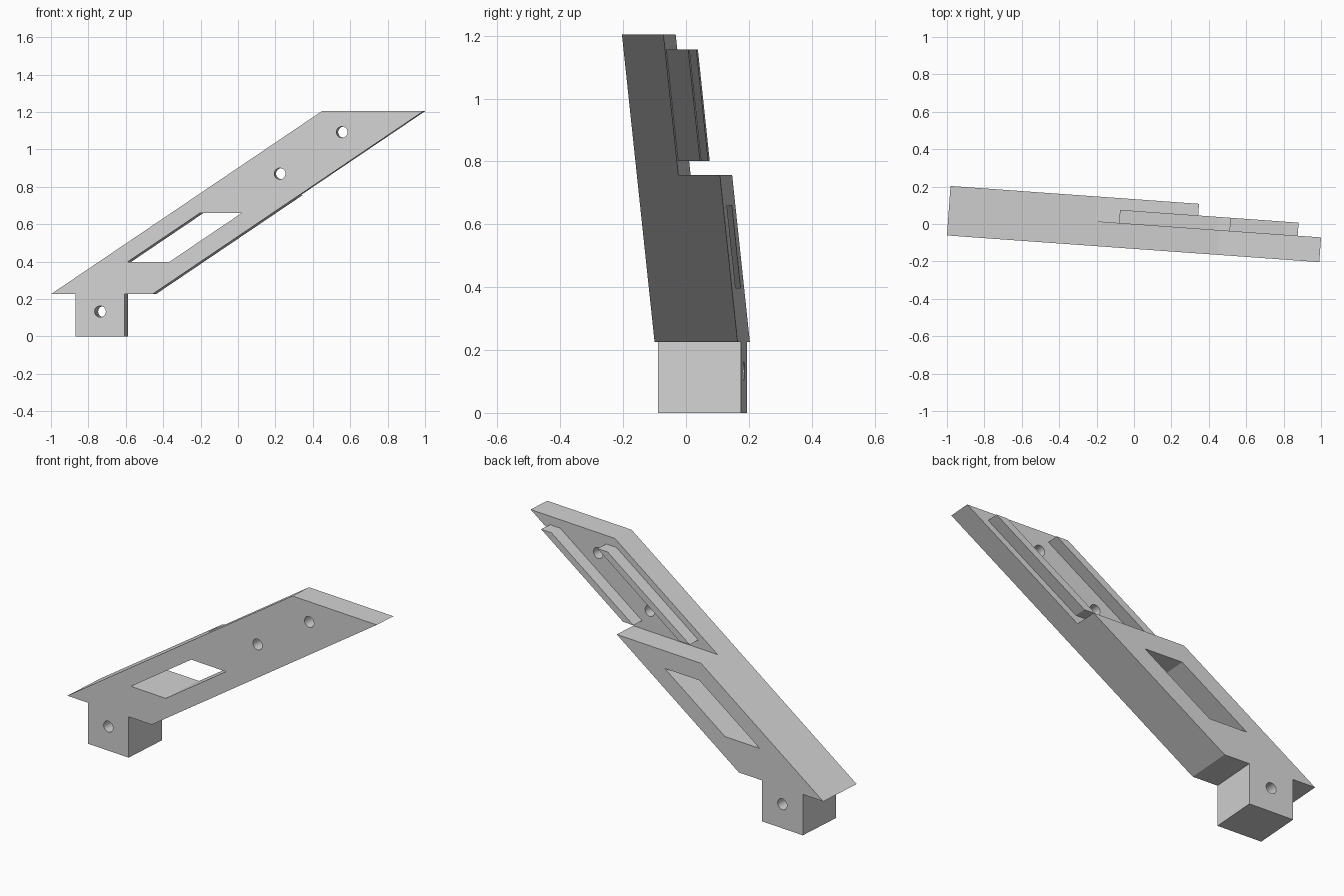
import bpy, bmesh
from math import cos, sin, pi, radians

cube = bpy.data.objects.get("Cube")
if cube:
    bpy.data.objects.remove(cube, do_unlink=True)

TURN = radians(-4.1)      # whole bracket is turned slightly about z
HALF = 0.1325             # half of the thickness
SLOPE = 0.6737            # rise of the slanted arm
BASE, TOP, STEP = 0.226, 1.204, 0.757

grey = bpy.data.materials.new("plain grey")
grey.use_nodes = True
grey.diffuse_color = (0.65, 0.65, 0.65, 1)
grey.node_tree.nodes["Principled BSDF"].inputs["Base Color"].default_value = (0.65, 0.65, 0.65, 1)


def prism(name, outline, y0, y1):
    """Extrude an x-z outline from y0 to y1."""
    bm = bmesh.new()
    face = bm.faces.new([bm.verts.new((x, y0, z)) for x, z in outline])
    ext = bmesh.ops.extrude_face_region(bm, geom=[face])
    moved = [v for v in ext["geom"] if isinstance(v, bmesh.types.BMVert)]
    bmesh.ops.translate(bm, verts=moved, vec=(0, y1 - y0, 0))
    bmesh.ops.recalc_face_normals(bm, faces=bm.faces)
    mesh = bpy.data.meshes.new(name)
    bm.to_mesh(mesh)
    bm.free()
    mesh.materials.append(grey)
    obj = bpy.data.objects.new(name, mesh)
    bpy.context.collection.objects.link(obj)
    obj.rotation_euler.z = TURN
    return obj


def slanted(x, width, z0, z1):
    """Parallelogram with level ends that follows the arm's slope."""
    run = (z1 - z0) / SLOPE
    return [(x, z0), (x + width, z0), (x + width + run, z1), (x + run, z1)]


def circle(x, z, r=0.03, n=32):
    return [(x + r * cos(2 * pi * i / n), z + r * sin(2 * pi * i / n)) for i in range(n)]


# Slanted arm with its square foot
a, b, c, d = slanted(-0.993, 0.544, BASE, TOP)
foot = [(-0.861, BASE), (-0.861, 0), (-0.598, 0), (-0.598, BASE)]
arm = prism("bracket_arm", [a] + foot + [b, c, d], -HALF, HALF)

# Cutters: thinned upper half, slanted window and bolt holes
cutters = [
    prism("step_cutter", [(-1, STEP), (1.5, STEP), (1.5, 1.5), (-1, 1.5)], 0, 0.4),
    prism("window_cutter", slanted(-0.583, 0.224, 0.398, 0.66), -0.4, 0.4),
]
for x, z in [(-0.729, 0.133), (0.234, 0.870), (0.567, 1.092)]:
    cutters.append(prism("hole_cutter", circle(x, z), -0.4, 0.4))
for cutter in cutters:
    cutter.hide_render = True
    mod = arm.modifiers.new(cutter.name, "BOOLEAN")
    mod.operation = "DIFFERENCE"
    mod.solver = "EXACT"
    mod.object = cutter

# Bake the cuts, then drop the cutters
bpy.context.view_layer.update()
baked = bpy.data.meshes.new_from_object(arm.evaluated_get(bpy.context.evaluated_depsgraph_get()))
arm.modifiers.clear()
arm.data = baked
for cutter in cutters:
    bpy.data.objects.remove(cutter, do_unlink=True)

# Two guide rails on the back of the thin upper half
prism("upper_rail", slanted(-0.080, 0.066, 0.801, 1.157), 0, 0.07)
prism("lower_rail", slanted(0.283, 0.066, 0.801, 1.157), 0, 0.07)

# Round hole walls, crisp edges elsewhere
bpy.ops.object.select_all(action="DESELECT")
arm.select_set(True)
bpy.context.view_layer.objects.active = arm
bpy.ops.object.shade_smooth_by_angle(angle=radians(30))
